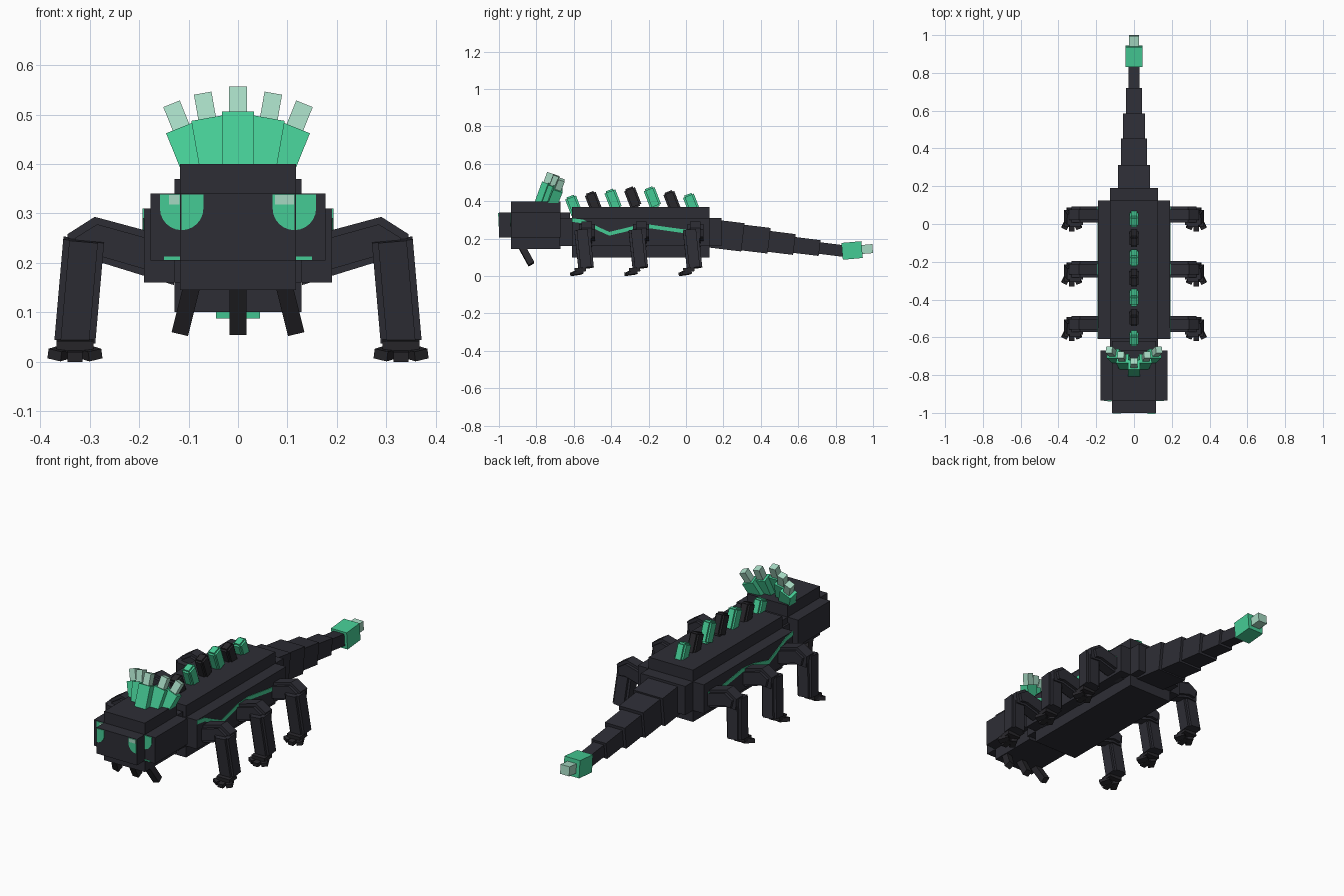
import bpy, bmesh, math
from mathutils import Matrix, Vector, Euler

if "Cube" in bpy.data.objects:
    bpy.data.objects.remove(bpy.data.objects["Cube"])


def material(name, rgb):
    m = bpy.data.materials.new(name)
    m.diffuse_color = (*rgb, 1)
    m.use_nodes = True
    m.node_tree.nodes["Principled BSDF"].inputs["Base Color"].default_value = m.diffuse_color
    return m


HIDE = material("dark hide", (0.027, 0.027, 0.036))
CLAW = material("dark claw", (0.021, 0.020, 0.024))
GREEN = material("bright green", (0.06, 0.60, 0.30))
PALE = material("pale green", (0.38, 0.69, 0.54))


def finish(name, bm, mat):
    bmesh.ops.recalc_face_normals(bm, faces=bm.faces[:])
    me = bpy.data.meshes.new(name)
    bm.to_mesh(me)
    bm.free()
    me.materials.append(mat)
    ob = bpy.data.objects.new(name, me)
    bpy.context.collection.objects.link(ob)
    return ob


def boxes(name, center, sizes, mat, rot=(0, 0, 0)):
    """One object made of boxes sharing a centre and a rotation (degrees)."""
    bm = bmesh.new()
    turn = Euler([math.radians(a) for a in rot]).to_matrix().to_4x4()
    for s in sizes:
        bmesh.ops.create_cube(bm, size=1, matrix=Matrix.Translation(center) @ turn @ Matrix.Diagonal((*s, 1)))
    return finish(name, bm, mat)


def span(name, lo, hi, mat):
    lo, hi = Vector(lo), Vector(hi)
    return boxes(name, (lo + hi) / 2, [hi - lo], mat)


def prism(name, points, axis, a, b, mat):
    """Extrude a 2D profile along x (points are y, z) or y (points are x, z)."""
    def place(p, t):
        return (t, p[0], p[1]) if axis == "x" else (p[0], t, p[1])
    bm = bmesh.new()
    front = [bm.verts.new(place(p, a)) for p in points]
    back = [bm.verts.new(place(p, b)) for p in points]
    bm.faces.new(front)
    bm.faces.new(back)
    n = len(points)
    for i in range(n):
        j = (i + 1) % n
        bm.faces.new((front[i], front[j], back[j], back[i]))
    return finish(name, bm, mat)


# Body: wide, tall and long boxes crossing
span("body_wide", (-.19, -.61, .16), (.19, .125, .31), HIDE)
span("body_tall", (-.128, -.61, .10), (.128, .125, .37), HIDE)
span("body_long", (-.128, -.675, .16), (.128, .19, .31), HIDE)

# Head and snout
span("head_wide", (-.177, -.935, .205), (.177, -.67, .34), HIDE)
span("head_tall", (-.117, -.935, .145), (.117, -.67, .40), HIDE)
span("snout", (-.117, -1, .205), (.117, -.62, .34), HIDE)

# Teeth under the jaw
for x, tilt in ((-.103, 14), (0, 0), (.103, -14)):
    boxes("tooth", (x, -.855, .115), [(.034, .035, .12)], CLAW, (28, tilt, 0))

# Eyes: half-round plates split over the snout step, with highlights and cheek marks
def eye_half(side, start, end, y):
    arc = [math.radians(start + (end - start) * i / 6) for i in range(7)]
    pts = [(side * (.114 + .044 * math.cos(t)), .31 + .044 * math.sin(t)) for t in arc]
    outer = pts[0] if start == 180 else pts[-1]
    inner = pts[-1] if start == 180 else pts[0]
    top = [(inner[0], .338), (outer[0], .338)]
    if start != 180:
        top.reverse()
    prism("eye", pts + top, "y", y, y - .003, GREEN)


for s in (-1, 1):
    eye_half(s, 180, 270, -1)
    eye_half(s, 270, 360, -.935)
    span("cheek_mark", (s * .133 - .017, -.938, .206), (s * .133 + .017, -.934, .213), GREEN)
span("eye_highlight_right", (.075, -1.005, .318), (.113, -1.001, .337), PALE)
span("eye_highlight_left", (-.14, -.941, .318), (-.118, -.936, .337), PALE)

# Fanned crest leaning back
def crest(x, y, z, tilt):
    axis = Euler((math.radians(-20), math.radians(tilt), 0)).to_matrix() @ Vector((0, 0, 1))
    top = Vector((x, y, z))
    boxes("crest_feather", top - axis * .06, [(.065, .052, .12)], GREEN, (-20, tilt, 0))
    boxes("crest_tip", top + axis * .02, [(.036, .036, .075)], PALE, (-20, tilt, 0))


crest(0, -.745, .497, 0)
for s in (-1, 1):
    crest(s * .061, -.712, .484, s * 10)
    crest(s * .112, -.685, .466, s * 22)

# Back spikes, alternating colours
tops = (.435, .455, .468, .48, .48, .46, .445)
for i, top in enumerate(tops):
    boxes("back_spike", (0, -.60 + .105 * i, top - .06),
          [(.05, .042, .095), (.032, .062, .095), (.032, .042, .112)],
          CLAW if i % 2 else GREEN, (21, 0, 0))

# Tapering tail: y centre, z centre, length, width, height
for y, z, l, w, h in ((.215, .218, .18, .17, .152), (.37, .198, .15, .14, .138),
                      (.505, .178, .15, .115, .112), (.64, .159, .15, .085, .085),
                      (.77, .143, .15, .06, .062)):
    boxes("tail_segment", (0, y, z), [(w, l, h)], HIDE, (-7, 0, 0))
boxes("tail_tip", (0, .888, .137), [(.09, .107, .09)], GREEN, (5, 0, 0))
boxes("tail_end", (0, .963, .144), [(.052, .07, .048)], PALE, (5, 0, 0))

# Side stripe: zigzag ribbon on each flank
stripe = [(-.61, .30), (-.55, .292), (-.48, .258), (-.41, .226), (-.28, .258),
          (-.19, .265), (0, .238), (.09, .25)]
ribbon = [(y, z + .01) for y, z in stripe] + [(y, z - .01) for y, z in reversed(stripe)]
for s in (-1, 1):
    prism("side_stripe", ribbon, "x", s * .188, s * .193, GREEN)

# Legs: bent upper leg, lower leg, foot and three toes
thigh = [(.13, .155), (.13, .25), (.29, .293), (.345, .258), (.34, .20), (.285, .203)]
inner_thigh = [(.13, .17), (.13, .235), (.285, .278), (.33, .25), (.32, .21), (.285, .215)]
for s in (-1, 1):
    for y in (.05, -.24, -.53):
        prism("upper_leg", [(s * a, b) for a, b in thigh], "y", y - .028, y + .028, HIDE)
        prism("upper_leg_core", [(s * a, b) for a, b in inner_thigh], "y", y - .043, y + .043, HIDE)
        boxes("lower_leg", (s * .321, y - .015, .145), [(.083, .058, .205), (.058, .083, .205)],
              HIDE, (6, s * -5, 0))
        boxes("foot", (s * .33, y - .035, .034), [(.075, .06, .022)], CLAW, (6, 0, 0))
        for k in (-1, 0, 1):
            boxes("toe", (s * .33 + k * .029, y - .062 + abs(k) * .012, .013 + abs(k) * .004),
                  [(.03, .055, .02)], CLAW, (8, k * -12, k * 25))
